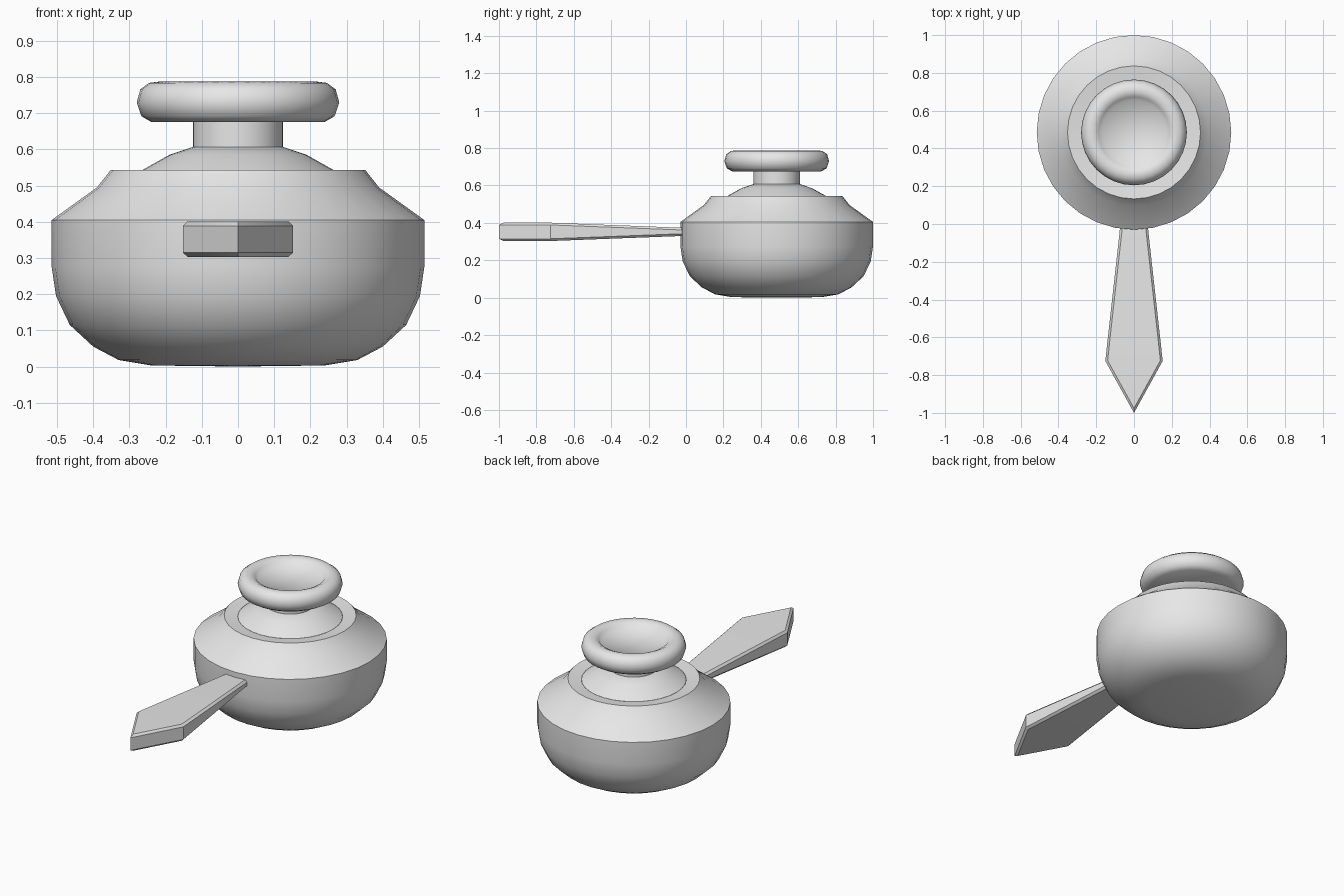
import bpy, bmesh, math

cube = bpy.data.objects.get("Cube")
if cube:
    bpy.data.objects.remove(cube, do_unlink=True)

CENTRE_Y = 0.485

mat = bpy.data.materials.new("light_grey")
mat.use_nodes = True
GREY = (0.8, 0.8, 0.8, 1)
mat.diffuse_color = GREY
mat.node_tree.nodes["Principled BSDF"].inputs["Base Color"].default_value = GREY


def finish(bm, name, y, angle):
    bmesh.ops.remove_doubles(bm, verts=bm.verts, dist=1e-5)
    bmesh.ops.recalc_face_normals(bm, faces=bm.faces)
    mesh = bpy.data.meshes.new(name)
    bm.to_mesh(mesh)
    bm.free()
    obj = bpy.data.objects.new(name, mesh)
    obj.location.y = y
    bpy.context.collection.objects.link(obj)
    mesh.materials.append(mat)
    bpy.ops.object.select_all(action='DESELECT')
    obj.select_set(True)
    bpy.context.view_layer.objects.active = obj
    bpy.ops.object.shade_smooth_by_angle(angle=math.radians(angle))
    return obj


def lathe(name, profile, angle):
    """Spin a radius/height profile into a closed round part."""
    bm = bmesh.new()
    verts = [bm.verts.new((r, 0, z)) for r, z in profile]
    edges = [bm.edges.new(pair) for pair in zip(verts, verts[1:])]
    bmesh.ops.spin(bm, geom=verts + edges, cent=(0, 0, 0), axis=(0, 0, 1),
                   angle=math.tau, steps=32)
    return finish(bm, name, CENTRE_Y, angle)


# Round pot with a sloping shoulder and a flat rim
lathe("pot_body", [
    (0, 0), (0.24, 0.003), (0.33, 0.018), (0.4, 0.055), (0.465, 0.115),
    (0.503, 0.195), (0.515, 0.275), (0.515, 0.405), (0.39, 0.495),
    (0.352, 0.543), (0.28, 0.535), (0.28, 0.5), (0, 0.5)], 53)

# Domed lid
lathe("lid", [
    (0, 0.51), (0.279, 0.51), (0.279, 0.535), (0.19, 0.585),
    (0.125, 0.607), (0, 0.607)], 50)

# Neck under the knob
lathe("lid_neck", [(0, 0.6), (0.125, 0.6), (0.125, 0.69), (0, 0.69)], 40)

# Ring-shaped knob with a dished top
lathe("lid_knob", [
    (0, 0.676), (0.24, 0.676), (0.267, 0.692), (0.28, 0.73), (0.27, 0.766),
    (0.246, 0.784), (0.215, 0.788), (0.188, 0.775), (0.17, 0.753),
    (0, 0.75)], 50)

# Flat handle that widens, then ends in a point
bm = bmesh.new()
half = [(0.074, -0.02, 0.022), (0.152, -0.725, 0.049), (0, -1, 0.049)]
outline = half + [(-x, y, h) for x, y, h in half[1::-1]]
rings = [[bm.verts.new((x, y, 0.352 + s * h)) for x, y, h in outline] for s in (1, -1)]
for ring in rings:
    bm.faces.new((ring[0], ring[1], ring[3], ring[4]))
    bm.faces.new(ring[1:4])
for i in range(5):
    j = (i + 1) % 5
    bm.faces.new((rings[0][i], rings[0][j], rings[1][j], rings[1][i]))
bmesh.ops.recalc_face_normals(bm, faces=bm.faces)
rim = [e for e in bm.edges if e.calc_face_angle() > 1
       and abs(e.verts[0].co.z - e.verts[1].co.z) < 0.04
       and min(v.co.y for v in e.verts) < -0.5]
bmesh.ops.bevel(bm, geom=rim, offset=0.012, segments=1, affect='EDGES')
finish(bm, "handle", 0, 30)
